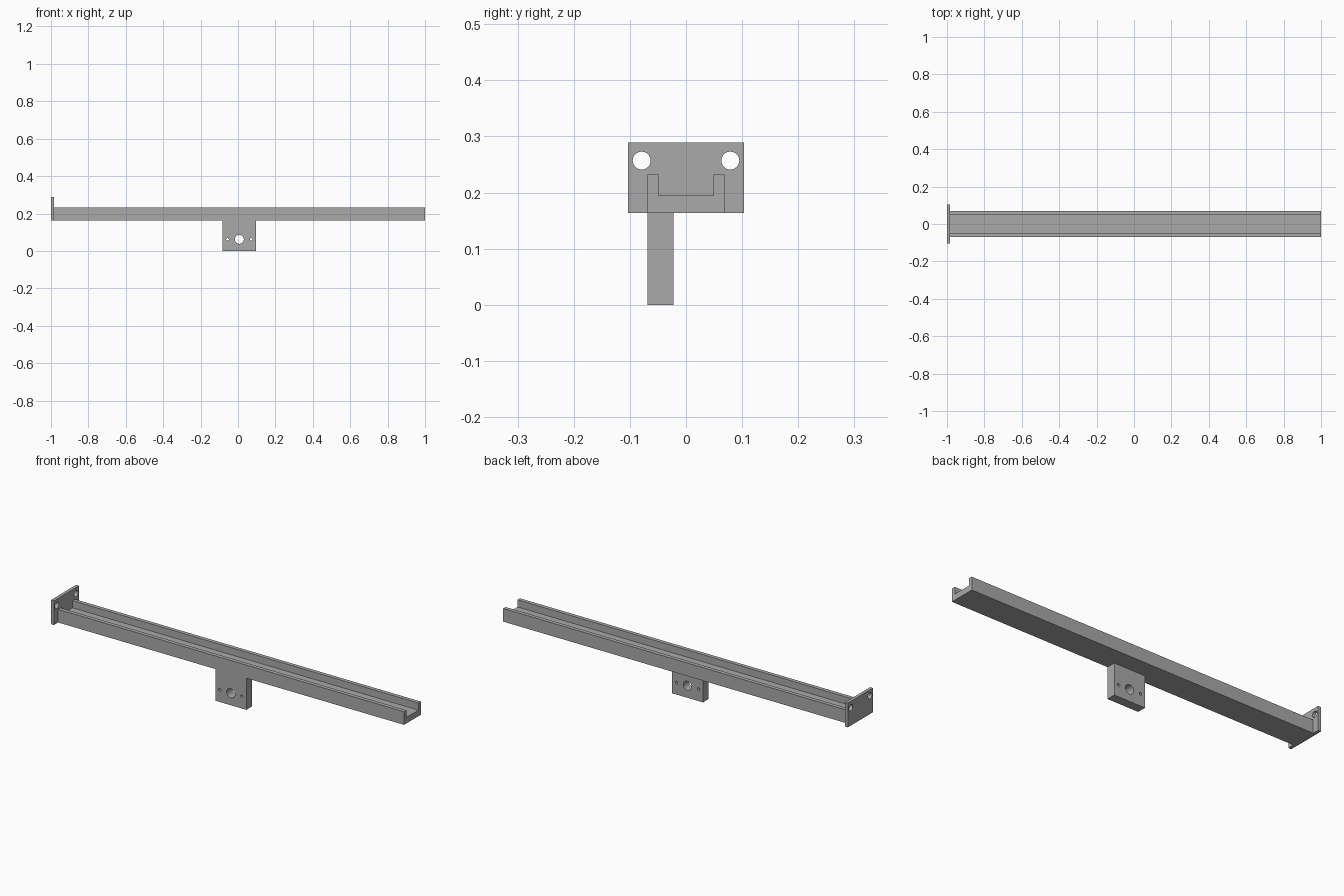
import bpy, bmesh, math
from mathutils import Matrix, Vector

cube = bpy.data.objects.get("Cube")
if cube:
    bpy.data.objects.remove(cube, do_unlink=True)

# Single plain grey
grey = bpy.data.materials.new("plain_grey")
grey.use_nodes = True
colour = (0.4, 0.4, 0.4, 1)
grey.diffuse_color = colour
grey.node_tree.nodes["Principled BSDF"].inputs["Base Color"].default_value = colour


def add_object(name, bm):
    bmesh.ops.recalc_face_normals(bm, faces=bm.faces)
    mesh = bpy.data.meshes.new(name)
    bm.to_mesh(mesh)
    bm.free()
    mesh.materials.append(grey)
    obj = bpy.data.objects.new(name, mesh)
    bpy.context.collection.objects.link(obj)
    return obj


def extrude_profile(name, points, offset):
    bm = bmesh.new()
    face = bm.faces.new([bm.verts.new(p) for p in points])
    ext = bmesh.ops.extrude_face_region(bm, geom=[face], use_keep_orig=True)
    verts = [v for v in ext["geom"] if isinstance(v, bmesh.types.BMVert)]
    bmesh.ops.translate(bm, verts=verts, vec=offset)
    return add_object(name, bm)


def drill(obj, holes, axis):
    """Cut round through-holes, given as (centre, radius), along an axis."""
    bm = bmesh.new()
    turn = Vector((0, 0, 1)).rotation_difference(Vector(axis)).to_matrix().to_4x4()
    for centre, radius in holes:
        bmesh.ops.create_cone(bm, cap_ends=True, segments=32, radius1=radius,
                              radius2=radius, depth=0.2,
                              matrix=Matrix.Translation(centre) @ turn)
    cutter = add_object(obj.name + "_hole_cutter", bm)
    cutter.hide_render = True
    cutter.hide_viewport = True
    mod = obj.modifiers.new("holes", 'BOOLEAN')
    mod.object = cutter
    mod.operation = 'DIFFERENCE'
    mod.solver = 'EXACT'


# Main dimensions
plate_x, base_z, rim_z, floor_z = -0.983, 0.164, 0.232, 0.195
outer, inner = 0.069, 0.049

# Long U-shaped channel
half = [(outer, base_z), (outer, rim_z), (inner, rim_z), (inner, floor_z)]
section = half + [(-y, z) for y, z in reversed(half)]
extrude_profile("channel", [(plate_x, y, z) for y, z in section],
                (1 - plate_x, 0, 0))

# End plate with two bolt holes
w, top = 0.103, 0.289
plate = extrude_profile("end_plate",
                        [(-1, -w, base_z), (-1, w, base_z), (-1, w, top), (-1, -w, top)],
                        (1 + plate_x, 0, 0))
drill(plate, [((-1, s * 0.079, 0.257), 0.016) for s in (-1, 1)], (1, 0, 0))

# Hanging bracket with a centre bore and two small screw holes
mid, hw, bore_z = 0.007, 0.089, 0.062
bracket = extrude_profile("bracket",
                          [(mid - hw, -outer, 0), (mid + hw, -outer, 0),
                           (mid + hw, -outer, base_z), (mid - hw, -outer, base_z)],
                          (0, 0.047, 0))
drill(bracket, [((mid + dx, -0.045, bore_z), r)
                for dx, r in ((-0.063, 0.007), (0, 0.024), (0.063, 0.007))], (0, 1, 0))
